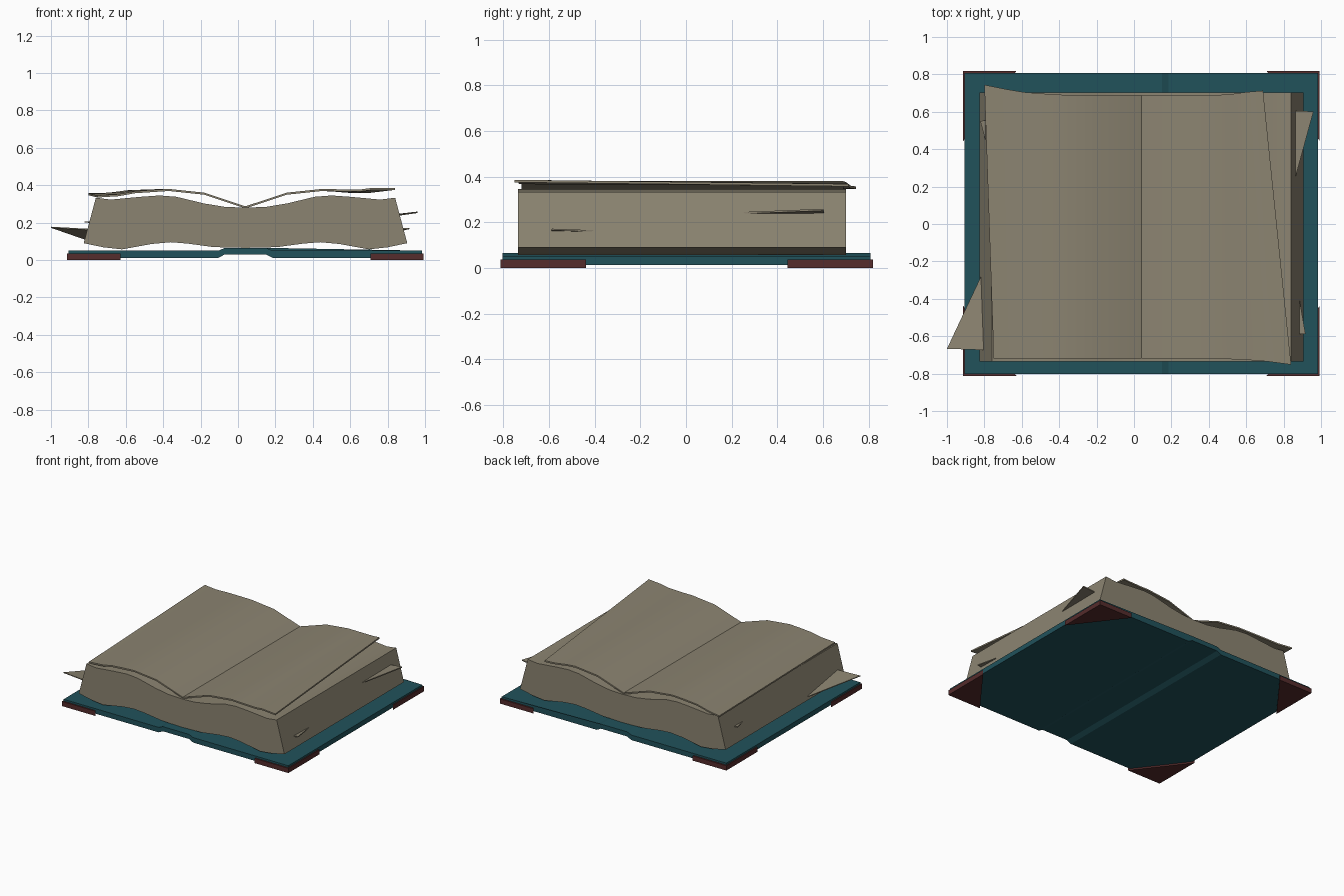
import bpy, bmesh, math

if "Cube" in bpy.data.objects:
    bpy.data.objects.remove(bpy.data.objects["Cube"])

CX = 0.04  # the book folds around this x


def material(name, rgb):
    m = bpy.data.materials.new(name)
    m.diffuse_color = (*rgb, 1)
    m.use_nodes = True
    m.node_tree.nodes["Principled BSDF"].inputs["Base Color"].default_value = m.diffuse_color
    return m


PAPER = material("paper", (0.26, 0.23, 0.165))
TEAL = material("teal_cover", (0.015, 0.085, 0.105))
RED = material("red_leather", (0.09, 0.025, 0.025))


def loft(name, ring_a, ring_b, mat, smooth=False):
    """Closed solid between two matching rings of points."""
    bm = bmesh.new()
    a = [bm.verts.new(p) for p in ring_a]
    b = [bm.verts.new(p) for p in ring_b]
    n = len(a)
    for i in range(n):
        j = (i + 1) % n
        bm.faces.new((a[i], a[j], b[j], b[i]))
    caps = [bm.faces.new(a), bm.faces.new(b[::-1])]
    bmesh.ops.triangulate(bm, faces=caps)
    bmesh.ops.recalc_face_normals(bm, faces=bm.faces)
    me = bpy.data.meshes.new(name)
    bm.to_mesh(me)
    bm.free()
    ob = bpy.data.objects.new(name, me)
    bpy.context.collection.objects.link(ob)
    me.materials.append(mat)
    if smooth:
        bpy.ops.object.select_all(action='DESELECT')
        ob.select_set(True)
        bpy.context.view_layer.objects.active = ob
        bpy.ops.object.shade_smooth_by_angle(angle=math.radians(30))
    return ob


def mirrored(half):
    """Half profile (offset from fold, z) to full left-to-right profile."""
    left = [(CX - d, z) for d, z in reversed(half)]
    return left + [(CX + d, z) for d, z in half if d > 0]


def extrude_y(name, top, bottom, y0, y1, mat, smooth=False):
    ring = mirrored(top) + mirrored(bottom)[::-1]
    return loft(name, [(x, y0, z) for x, z in ring],
                [(x, y1, z) for x, z in ring], mat, smooth)


def slab(name, pts, thick, mat, smooth=False):
    """Polygon given thickness downward."""
    return loft(name, pts, [(x, y, z - thick) for x, y, z in pts], mat, smooth)


# Cover with raised spine
extrude_y("cover",
          [(0, .065), (.11, .065), (.145, .05), (.945, .05)],
          [(0, .03), (.11, .03), (.145, .012), (.945, .012)],
          -.803, .808, TEAL)

# Triangular corner guards
for sx, side in ((-1, "left"), (1, "right")):
    for sy, end in ((-1, "front"), (1, "back")):
        x, y = CX + sx * .953, .003 + sy * .816
        slab(f"corner_{side}_{end}",
             [(x, y, .036), (x - sx * .285, y, .036), (x, y - sy * .375, .036)],
             .036, RED)

# Page block
extrude_y("page_block",
          [(0, .28), (.11, .284), (.22, .302), (.37, .338), (.46, .345),
           (.56, .338), (.72, .323), (.80, .333)],
          [(0, .065), (.17, .069), (.31, .088), (.40, .095), (.50, .086),
           (.66, .057), (.76, .068), (.865, .09)],
          -.735, .702, PAPER, True)


# Loose top pages, lofted from front edge to back edge
def sheet(name, front, back, thick=.011):
    def ring(edge):
        return edge + [(x, y, z - thick) for x, y, z in reversed(edge)]
    return loft(name, ring(front), ring(back), PAPER, True)


sheet("left_top_page",
      [(.04, -.72, .287), (-.18, -.72, .36), (-.37, -.72, .38), (-.46, -.72, .375),
       (-.55, -.72, .368), (-.64, -.72, .352), (-.75, -.72, .345)],
      [(.04, .69, .287), (-.18, .69, .36), (-.37, .69, .38), (-.46, .695, .378),
       (-.59, .705, .373), (-.69, .722, .36), (-.80, .744, .357)])
sheet("right_top_page",
      [(.04, -.72, .287), (.26, -.72, .36), (.45, -.72, .38), (.54, -.724, .378),
       (.66, -.73, .378), (.72, -.736, .386), (.84, -.752, .386)],
      [(.04, .69, .287), (.26, .69, .36), (.45, .69, .38), (.52, .694, .376),
       (.58, .703, .371), (.63, .708, .368), (.69, .713, .368)])

# Page scraps poking out of the sides
slab("left_front_scrap", [(-.79, -.22, .105), (-1, -.667, .178), (-.77, -.675, .165)], .006, PAPER)
slab("left_back_scrap", [(-.822, .55, .207), (-.76, .56, .203), (-.795, .45, .203)], .005, PAPER)
slab("right_back_scrap", [(.84, .605, .245), (.96, .602, .259), (.855, .22, .244)], .008, PAPER)
slab("right_front_scrap", [(.86, -.59, .168), (.917, -.588, .172), (.87, -.32, .162)], .007, PAPER)
